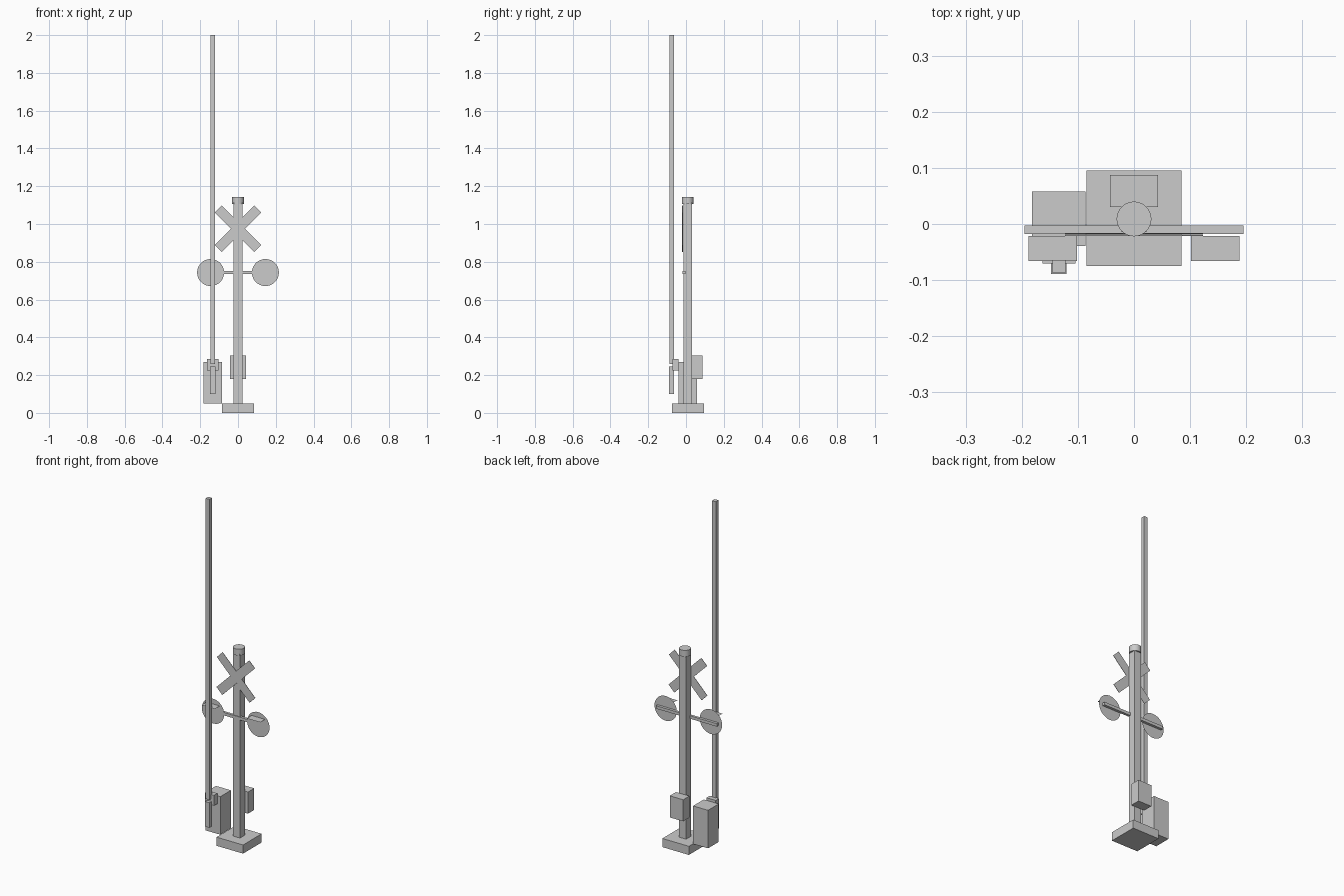
import bpy, bmesh
from math import radians
from mathutils import Matrix, Vector

if "Cube" in bpy.data.objects:
    bpy.data.objects.remove(bpy.data.objects["Cube"])


def finish(name, bm):
    me = bpy.data.meshes.new(name)
    bm.to_mesh(me)
    bm.free()
    ob = bpy.data.objects.new(name, me)
    bpy.context.collection.objects.link(ob)
    return ob


def box(name, x, y, z, tilt=0):
    """Box from (min, max) ranges, optionally turned about its own y axis."""
    ranges = (x, y, z)
    centre = Vector([(a + b) / 2 for a, b in ranges])
    size = [b - a for a, b in ranges]
    bm = bmesh.new()
    bmesh.ops.create_cube(bm, size=1, matrix=Matrix.Translation(centre)
                          @ Matrix.Rotation(radians(tilt), 4, 'Y')
                          @ Matrix.Diagonal((*size, 1)))
    return finish(name, bm)


# Footing, square post and round cap
box("base", (-.085, .085), (-.075, .095), (0, .05))
box("post", (-.0225, .0225), (-.014, .031), (.05, 1.115))
bm = bmesh.new()
bmesh.ops.create_cone(bm, cap_ends=True, segments=32, radius1=.031, radius2=.031,
                      depth=.037, matrix=Matrix.Translation((0, .009, 1.1245)))
cap = finish("post_cap", bm)
bpy.context.view_layer.objects.active = cap
cap.select_set(True)
bpy.ops.object.shade_smooth_by_angle()

# Control box behind the post, and gate motor cabinet
box("control_box", (-.043, .043), (.03, .087), (.18, .305))
box("gate_cabinet", (-.182, -.086), (-.039, .058), (.05, .27))

# Gate: pivot bracket, raised arm and counterweight
box("gate_bracket", (-.163, -.104), (-.0705, -.039), (.225, .285))
box("gate_arm", (-.1455, -.1225), (-.0875, -.0645), (.26, 2.0))
box("counterweight", (-.148, -.12), (-.0895, -.0645), (.10, .245))

# Crossed sign boards
for name, y, tilt in (("sign_board_back", -.016, 45), ("sign_board_front", -.019, -45)):
    box(name, (-.148, .148), (y - .002, y), (.949, 1.001), tilt)

# Signal lights: crossbar, flat round backings and flat hoods
box("light_crossbar", (-.195, .195), (-.018, -.003), (.735, .752))
for side, x in (("left", -.145), ("right", .145)):
    bm = bmesh.new()
    bmesh.ops.create_circle(bm, cap_ends=True, segments=32, radius=.0715,
                            matrix=Matrix.Translation((x, -.021, .743))
                            @ Matrix.Rotation(radians(90), 4, 'X'))
    finish("light_disc_" + side, bm)
    bm = bmesh.new()
    bmesh.ops.create_grid(bm, x_segments=1, y_segments=1, size=.5,
                          matrix=Matrix.Translation((x, -.0435, .784))
                          @ Matrix.Diagonal((.086, .045, 1, 1)))
    finish("light_hood_" + side, bm)
